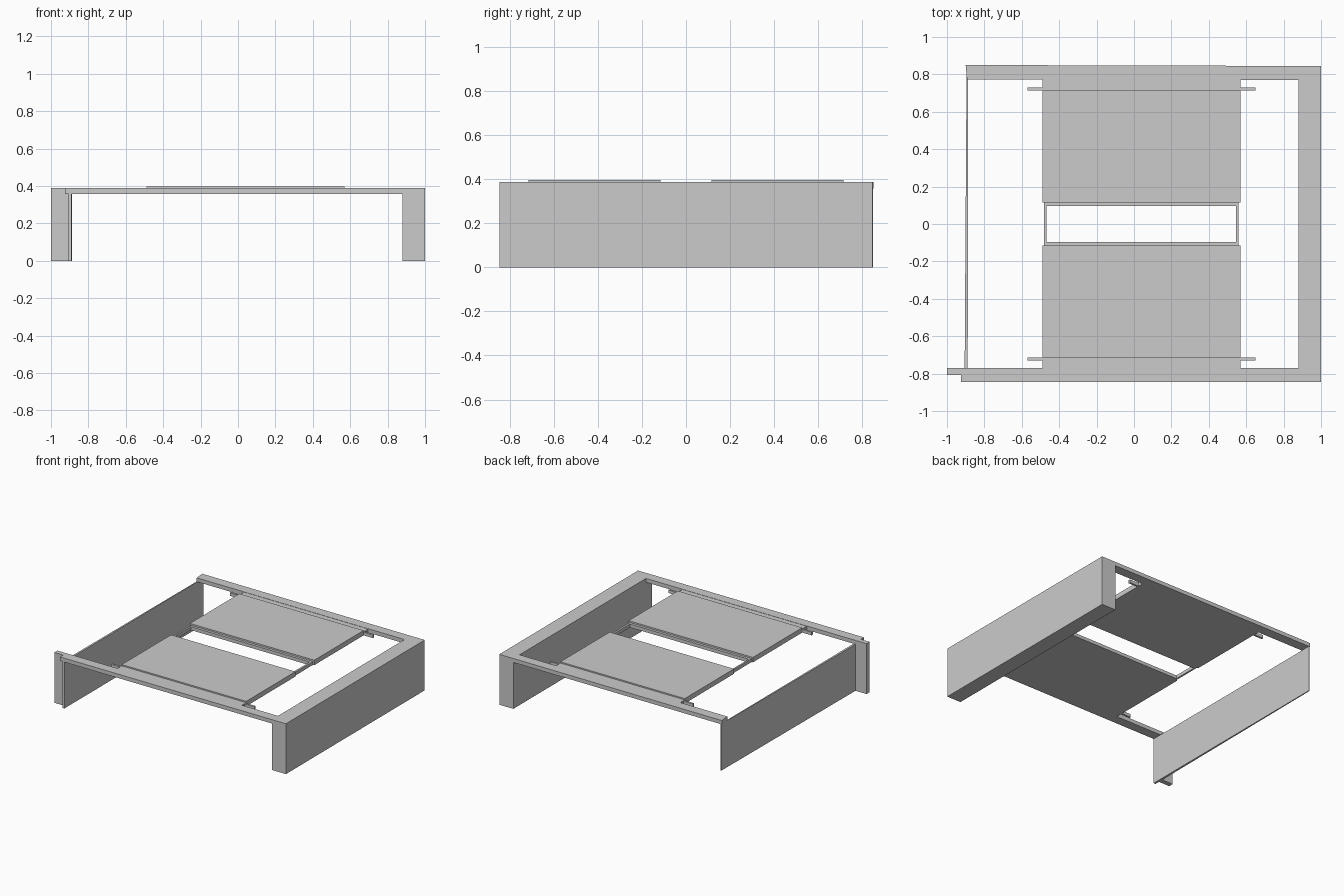
import bpy
import bmesh

if "Cube" in bpy.data.objects:
    bpy.data.objects.remove(bpy.data.objects["Cube"])


def prism(name, outline, z0, z1):
    """Extrude a plan-view outline (counter-clockwise) from z0 to z1."""
    bm = bmesh.new()
    base = bm.faces.new([bm.verts.new((x, y, z0)) for x, y in outline])
    ext = bmesh.ops.extrude_face_region(bm, geom=[base])
    top = [v for v in ext["geom"] if isinstance(v, bmesh.types.BMVert)]
    bmesh.ops.translate(bm, verts=top, vec=(0, 0, z1 - z0))
    bmesh.ops.recalc_face_normals(bm, faces=bm.faces)
    mesh = bpy.data.meshes.new(name)
    bm.to_mesh(mesh)
    bm.free()
    obj = bpy.data.objects.new(name, mesh)
    bpy.context.collection.objects.link(obj)
    return obj


def box(name, x0, x1, y0, y1, z0, z1):
    y0, y1 = sorted((y0, y1))
    return prism(name, [(x0, y0), (x1, y0), (x1, y1), (x0, y1)], z0, z1)


LOW, TOP = 0.358, 0.388   # underside and top of the roof frame

# End walls: thick on the right, thin and slightly skewed on the left
box("right_wall", 0.88, 1.0, -0.845, 0.845, 0, TOP)
prism("left_wall", [(-0.906, -0.845), (-0.889, -0.845),
                    (-0.888, 0.848), (-0.895, 0.848)], 0, LOW)

# Corner post projecting beyond the left wall
box("corner_post", -1.0, -0.9, -0.807, -0.77, 0, TOP)

# Long roof beams
box("front_beam", -0.925, 0.88, -0.845, -0.77, LOW, TOP)
prism("back_beam", [(-0.893, 0.773), (0.88, 0.77),
                    (0.88, 0.845), (-0.9, 0.85)], LOW, TOP)

# Roof panels, mirrored front and back
for side, s in (("front", -1), ("back", 1)):
    box(side + "_panel", -0.49, 0.57, s * 0.115, s * 0.715, LOW, 0.396)
    box(side + "_panel_border", -0.49, 0.57, s * 0.715, s * 0.775, LOW, 0.386)
    box(side + "_inner_rail", -0.48, 0.56, s * 0.095, s * 0.115, LOW, 0.384)
    # Locating tabs at the panel ends
    box(side + "_left_tab", -0.57, -0.49, s * 0.715, s * 0.73, LOW, 0.382)
    box(side + "_right_tab", 0.57, 0.65, s * 0.715, s * 0.73, LOW, 0.382)

# Short bars joining the two panels
box("left_link_bar", -0.48, -0.467, -0.095, 0.095, LOW, 0.384)
box("right_link_bar", 0.545, 0.56, -0.095, 0.095, LOW, 0.384)
